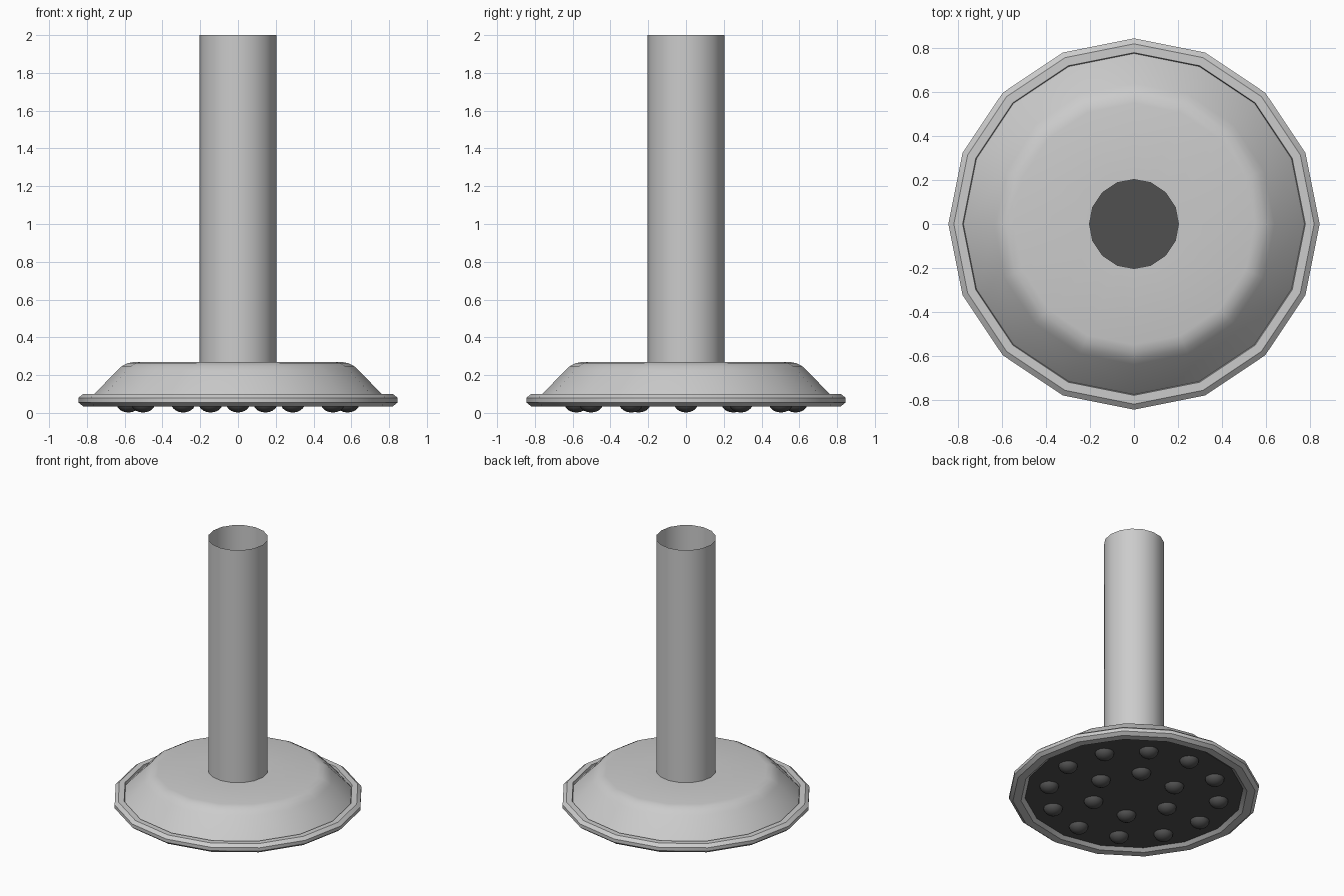
import bpy, bmesh
from math import sin, cos, pi, radians

if "Cube" in bpy.data.objects:
    bpy.data.objects.remove(bpy.data.objects["Cube"])

SIDES = 16
black = bpy.data.materials.new("black_rubber")
black.diffuse_color = (0.08, 0.08, 0.08, 1)
black.use_nodes = True
black.node_tree.nodes["Principled BSDF"].inputs["Base Color"].default_value = black.diffuse_color


def add_object(name, bm, mat=None, angle=30):
    me = bpy.data.meshes.new(name)
    bm.to_mesh(me)
    bm.free()
    ob = bpy.data.objects.new(name, me)
    bpy.context.collection.objects.link(ob)
    if mat:
        me.materials.append(mat)
    bpy.ops.object.select_all(action='DESELECT')
    ob.select_set(True)
    bpy.context.view_layer.objects.active = ob
    bpy.ops.object.shade_smooth_by_angle(angle=radians(angle))
    return ob


def lathe(name, profile, closed=False):
    """Revolve (radius, z) points, listed from top to bottom on the outside."""
    bm = bmesh.new()
    rings = [[bm.verts.new((r * cos(2 * pi * i / SIDES), r * sin(2 * pi * i / SIDES), z))
              for i in range(SIDES)] for r, z in profile]
    pairs = list(zip(rings, rings[1:])) + ([(rings[-1], rings[0])] if closed else [])
    for a, b in pairs:
        for i in range(SIDES):
            j = (i + 1) % SIDES
            bm.faces.new((a[i], b[i], b[j], a[j]))
    return add_object(name, bm)


# Open single-walled pipe
lathe("pipe", [(0.203, 2.0), (0.203, 0.27)])

# Sloped cover, open inside the pipe
lathe("cover", [(0.203, 0.27), (0.55, 0.27), (0.585, 0.263), (0.615, 0.247),
                (0.64, 0.225), (0.762, 0.098), (0.782, 0.075)])

# Rounded rim
lathe("rim", [(0.78, 0.10), (0.82, 0.10), (0.845, 0.08), (0.845, 0.055),
              (0.82, 0.035), (0.765, 0.035), (0.738, 0.055), (0.738, 0.06),
              (0.775, 0.075)], closed=True)

# Spray plate, recessed in the rim
bm = bmesh.new()
bmesh.ops.create_circle(bm, cap_ends=True, segments=SIDES, radius=0.74)
# put a corner on the x axis and face the plate downward
bmesh.ops.translate(bm, verts=bm.verts, vec=(0, 0, 0.055))
bmesh.ops.reverse_faces(bm, faces=bm.faces)
for f in bm.faces:
    f.normal_update()
    if f.normal.z > 0:
        f.normal_flip()
add_object("spray_plate", bm, black)

# Nozzle nubs: outer ring of 12, inner ring of 6
bm = bmesh.new()
for count, radius in ((12, 0.58), (6, 0.29)):
    for i in range(count):
        a = 2 * pi * i / count
        new = bmesh.ops.create_uvsphere(bm, u_segments=16, v_segments=10, radius=0.065)["verts"]
        bmesh.ops.scale(bm, verts=new, vec=(1, 1, 0.8))
        bmesh.ops.translate(bm, verts=new, vec=(radius * cos(a), radius * sin(a), 0.054))
# keep only the half below the plate
bmesh.ops.bisect_plane(bm, geom=bm.verts[:] + bm.edges[:] + bm.faces[:],
                       plane_co=(0, 0, 0.0545), plane_no=(0, 0, 1), clear_outer=True)
add_object("nozzle_nubs", bm, black, 60)
